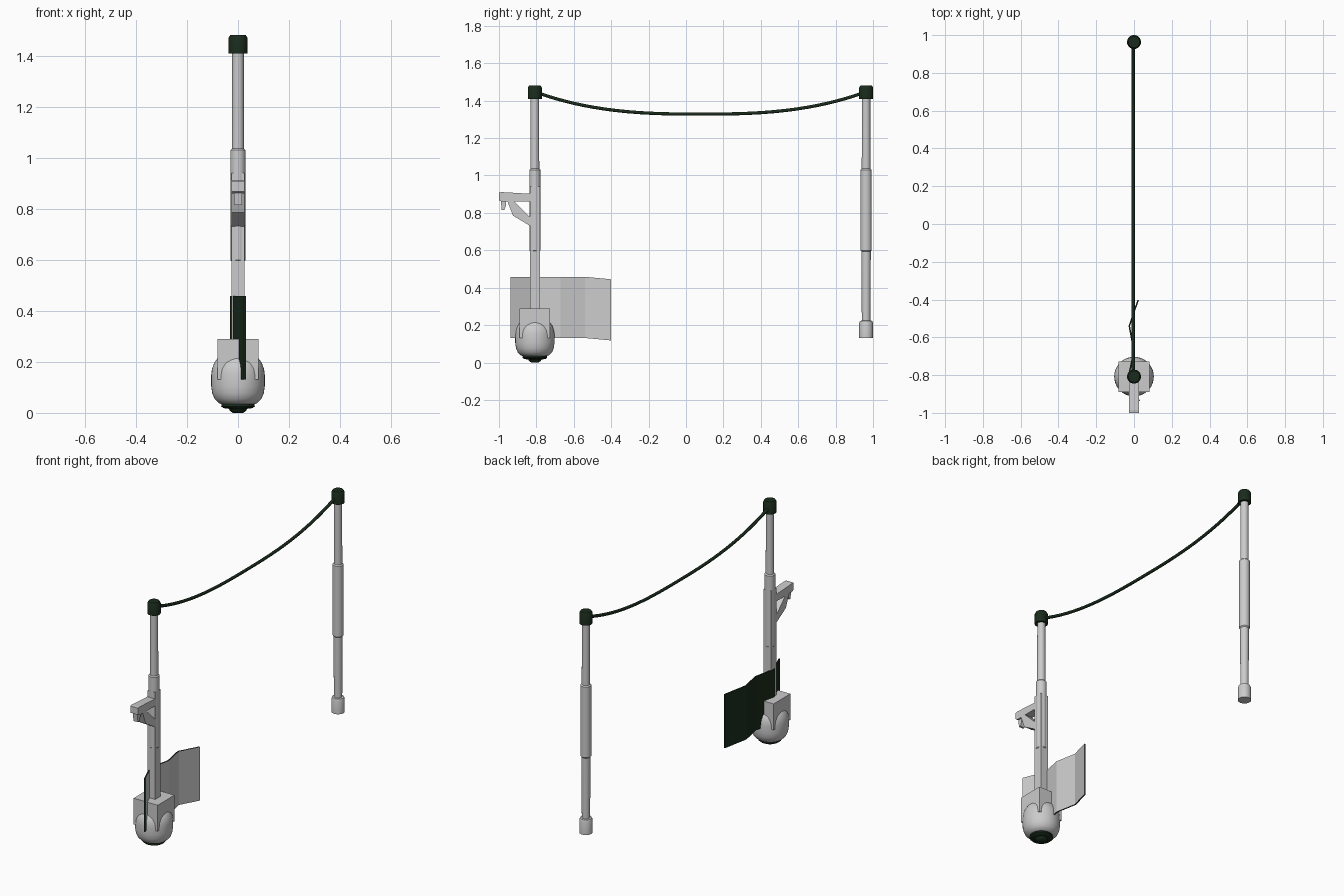
import bpy, bmesh, math

if "Cube" in bpy.data.objects:
    bpy.data.objects.remove(bpy.data.objects["Cube"])

YA, YB = -0.808, 0.963          # the two pole axes

green = bpy.data.materials.new("dark_green")
green.diffuse_color = (0.010, 0.024, 0.011, 1)
green.use_nodes = True
green.node_tree.nodes["Principled BSDF"].inputs["Base Color"].default_value = green.diffuse_color
grey = bpy.data.materials.new("plain_grey")
grey.diffuse_color = (0.8, 0.8, 0.8, 1)
grey.use_nodes = True
grey.node_tree.nodes["Principled BSDF"].inputs["Base Color"].default_value = grey.diffuse_color


def finish(name, bm, mat=None, smooth=True):
    bmesh.ops.recalc_face_normals(bm, faces=bm.faces)
    me = bpy.data.meshes.new(name)
    bm.to_mesh(me)
    bm.free()
    ob = bpy.data.objects.new(name, me)
    bpy.context.collection.objects.link(ob)
    if mat:
        me.materials.append(mat)
    if smooth:
        bpy.ops.object.select_all(action='DESELECT')
        ob.select_set(True)
        bpy.context.view_layer.objects.active = ob
        bpy.ops.object.shade_smooth_by_angle(angle=math.radians(35))
    return ob


def lathe(name, y, profile, mat=None, n=32):
    """Closed solid of revolution from (radius, z) points, bottom to top."""
    bm = bmesh.new()
    rings = [[bm.verts.new((r * math.cos(2 * math.pi * i / n),
                            y + r * math.sin(2 * math.pi * i / n), z))
              for i in range(n)] for r, z in profile]
    for a, b in zip(rings, rings[1:]):
        for i in range(n):
            j = (i + 1) % n
            bm.faces.new((a[i], a[j], b[j], b[i]))
    bm.faces.new(rings[0][::-1])
    bm.faces.new(rings[-1])
    return finish(name, bm, mat)


def box(name, lo, hi):
    bm = bmesh.new()
    bmesh.ops.create_cube(bm, size=1)
    for v in bm.verts:
        v.co = [(l + h) / 2 + c * (h - l) for l, h, c in zip(lo, hi, v.co)]
    return finish(name, bm, smooth=False)


def side_plate(name, pts, w):
    """Extrude a (y, z) outline to half width w along x."""
    bm = bmesh.new()
    f = bm.faces.new([bm.verts.new((-w, y, z)) for y, z in pts])
    new = bmesh.ops.extrude_face_region(bm, geom=[f])["geom"]
    bmesh.ops.translate(bm, vec=(2 * w, 0, 0),
                        verts=[g for g in new if isinstance(g, bmesh.types.BMVert)])
    return finish(name, bm, smooth=False)


# poles with thicker grips and dark top caps
for tag, y, bottom in (("front", YA, 0.2), ("rear", YB, 0.2)):
    lathe(f"{tag}_pole", y, [(0.023, bottom), (0.025, 0.594), (0.03, 0.6),
                             (0.03, 1.03), (0.0235, 1.036), (0.0225, 1.43)])
    lathe(f"{tag}_top_cap", y, [(0.037, 1.408), (0.037, 1.47), (0.03, 1.482)], green)

# foot of the rear pole
lathe("rear_foot", YB, [(0.037, 0.132), (0.037, 0.21), (0.033, 0.222), (0.024, 0.224)])

# square sleeve on the front pole
box("front_sleeve", (-0.026, YA - 0.027, 0.2), (0.026, YA + 0.027, 0.94))

# hanging bracket with diagonal brace and small hook
side_plate("bracket_arm", [(-1.0, 0.868), (-1.0, 0.909), (-0.985, 0.911),
                           (-0.83, 0.902), (-0.83, 0.86), (-0.985, 0.86)], 0.026)
side_plate("bracket_brace", [(-0.955, 0.862), (-0.92, 0.862), (-0.83, 0.774),
                             (-0.83, 0.728), (-0.925, 0.785)], 0.026)
side_plate("bracket_hook", [(-0.99, 0.862), (-0.962, 0.862), (-0.962, 0.84),
                            (-0.972, 0.815), (-0.985, 0.815)], 0.015)

# rounded base, intersecting square collar and dark foot
lathe("base_bulb", YA, [(0.055, 0.032), (0.075, 0.038), (0.092, 0.055), (0.101, 0.077),
                        (0.105, 0.105), (0.105, 0.15), (0.102, 0.172), (0.094, 0.195),
                        (0.08, 0.215), (0.055, 0.235), (0.02, 0.244)], n=40)
box("base_collar", (-0.081, YA - 0.081, 0.131), (0.081, YA + 0.081, 0.29))
lathe("base_foot", YA, [(0.02, 0.0), (0.032, 0.008), (0.036, 0.016), (0.058, 0.019),
                        (0.066, 0.026), (0.064, 0.036)], green)

# folded panel: dark outer side and rim, grey inner side
folds = [(0.027, -0.937, 0.131, 0.458), (-0.028, -0.803, 0.131, 0.458),
         (0.0, -0.672, 0.131, 0.458), (-0.025, -0.54, 0.131, 0.458),
         (0.022, -0.402, 0.118, 0.445)]
bm = bmesh.new()
layers = [[[bm.verts.new((x + dx, y, z)) for z in (z0, z1)] for x, y, z0, z1 in folds]
          for dx in (-0.004, 0.004)]
outer, inner = layers
for i in range(len(folds) - 1):
    o0, o1, n0, n1 = outer[i], outer[i + 1], inner[i], inner[i + 1]
    bm.faces.new((o0[0], o1[0], o1[1], o0[1]))
    bm.faces.new((n0[0], n0[1], n1[1], n1[0])).material_index = 1
    for k in (0, 1):
        bm.faces.new((o0[k], o1[k], n1[k], n0[k]))
for e in (0, -1):
    bm.faces.new((outer[e][0], outer[e][1], inner[e][1], inner[e][0]))
panel = finish("folded_panel", bm, green, smooth=False)
panel.data.materials.append(grey)

# sagging cable between the caps
cu = bpy.data.curves.new("cable", 'CURVE')
cu.dimensions = '3D'
cu.bevel_depth = 0.009
cu.bevel_resolution = 3
cu.use_fill_caps = True
N = 36
sp = cu.splines.new('POLY')
sp.points.add(N)
mid, half = (YA + YB) / 2, (YB - YA) / 2 - 0.02
for i, p in enumerate(sp.points):
    s = 2 * i / N - 1
    p.co = (-0.005, mid + half * s, 1.328 + 0.112 * abs(s) ** 2.7, 1)
cu.materials.append(green)
bpy.context.collection.objects.link(bpy.data.objects.new("cable", cu))
